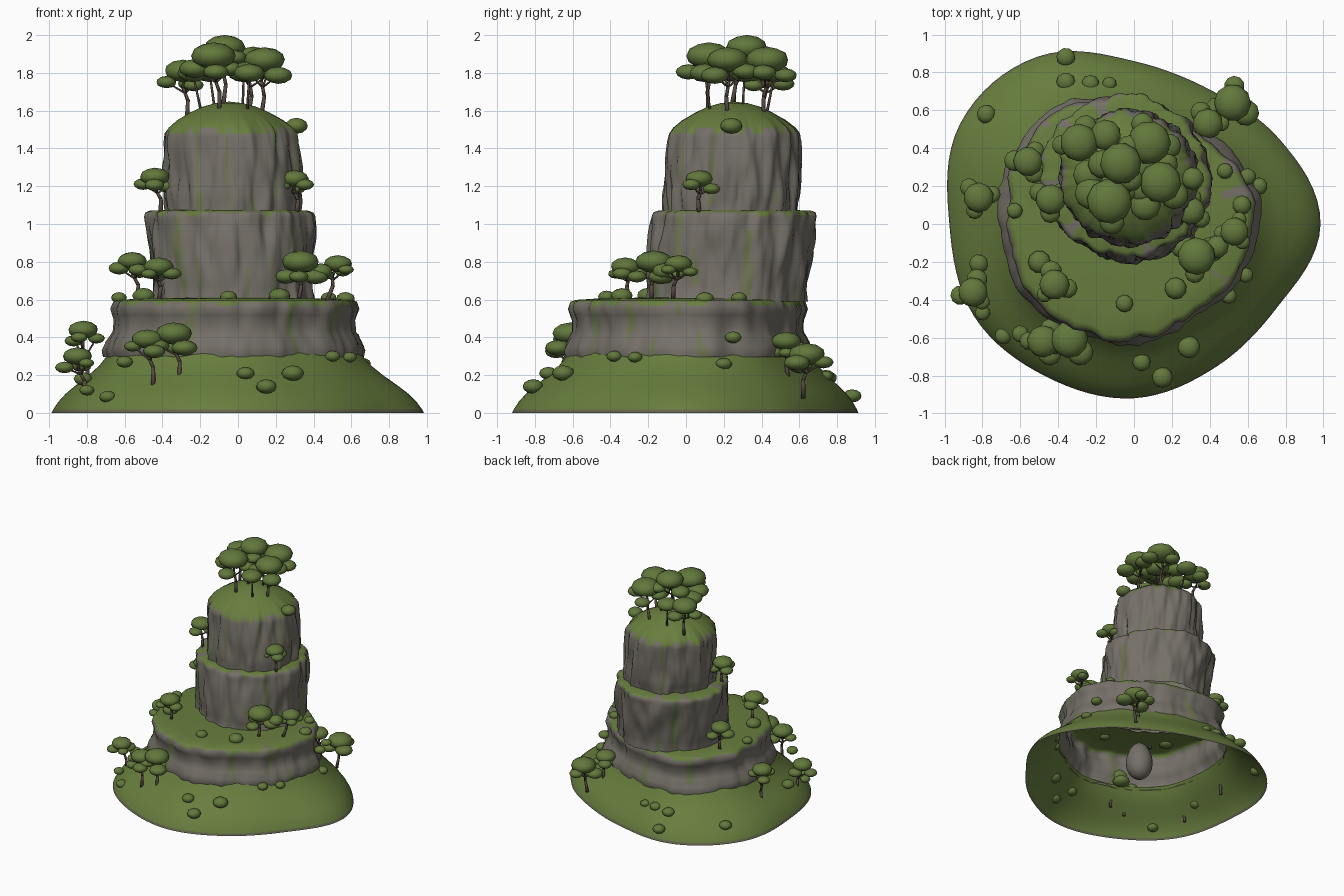
import bpy, bmesh, math, random
from mathutils import Vector, Matrix, noise

if "Cube" in bpy.data.objects:
    bpy.data.objects.remove(bpy.data.objects["Cube"])

random.seed(4)


def mat(name, rgb):
    m = bpy.data.materials.new(name)
    m.diffuse_color = (*rgb, 1)
    m.use_nodes = True
    m.node_tree.nodes["Principled BSDF"].inputs["Base Color"].default_value = m.diffuse_color
    return m


GRASS = mat("grass green", (0.138, 0.207, 0.048))
ROCK = mat("rock grey", (0.178, 0.162, 0.138))
MOSS = mat("mossy rock", (0.155, 0.175, 0.085))
SOIL = mat("soil brown", (0.125, 0.13, 0.07))
LEAF = mat("leaf green", (0.122, 0.188, 0.045))
BARK = mat("bark brown", (0.09, 0.065, 0.05))


def finish(bm, name, mats):
    me = bpy.data.meshes.new(name)
    for f in bm.faces:
        f.smooth = True
    bm.to_mesh(me)
    bm.free()
    for m in mats:
        me.materials.append(m)
    ob = bpy.data.objects.new(name, me)
    bpy.context.collection.objects.link(ob)
    return ob


def radius_at(radii, a):
    """Smooth closed interpolation through radii spaced evenly round the circle."""
    n = len(radii)
    u = (a / math.tau * n) % n
    i = int(u)
    t = u - i
    p0, p1, p2, p3 = (radii[(i + k) % n] for k in (-1, 0, 1, 2))
    return p1 + 0.5 * t * (p2 - p0 + t * (2*p0 - 5*p1 + 4*p2 - p3 + t * (3*(p1 - p2) + p3 - p0)))


def shell(bm, segs, rings, point, cap=None):
    grid = [[bm.verts.new(point(math.tau * i / segs, r)) for i in range(segs)] for r in rings]
    for lo, hi in zip(grid, grid[1:]):
        for i in range(segs):
            j = (i + 1) % segs
            bm.faces.new((lo[i], lo[j], hi[j], hi[i]))
    if cap:
        tip = bm.verts.new(cap)
        for i in range(segs):
            bm.faces.new((grid[-1][i], grid[-1][(i + 1) % segs], tip))


def densify(profile, step=0.025):
    out = [profile[0]]
    for (z0, s0), (z1, s1) in zip(profile, profile[1:]):
        n = max(1, round(abs(z1 - z0) / step))
        out += [(z0 + (z1 - z0) * k / n, s0 + (s1 - s0) * k / n) for k in range(1, n + 1)]
    return out


# Grassy hill skirt, open underneath
HILL = [.985, .89, .815, .86, 1.02, 1.06, .975, .975, .93, .92, .87, .875]
LOW = [.66, .64, .60, .635, .735, .74, .69, .69, .65, .63, .59, .62]


def hill_point(a, ring):
    z, t = ring
    r = radius_at(HILL, a) * (1 - t) + radius_at(LOW, a) * t
    return (r * math.cos(a), r * math.sin(a), z)


bm = bmesh.new()
shell(bm, 96, [(0, 0), (.018, .03), (.06, .125), (.1, .25), (.14, .41), (.2, .67),
               (.25, .86), (.29, .97), (.32, 1.05)], hill_point)
for f in bm.faces:
    f.material_index = 1 if f.calc_center_median().z < 0.015 else 0
finish(bm, "hill", [GRASS, SOIL])


# Stacked cliffs: rippled rock walls with a grassy top
def cliff(name, centre, lean, radii, profile, tip, moss_z, amp, seed):
    z_mid = (profile[0][0] + tip) / 2

    def axis(z):
        return centre[0] + lean[0] * (z - z_mid), centre[1] + lean[1] * (z - z_mid)

    def point(a, ring):
        z, s = ring
        c, d = math.cos(a), math.sin(a)
        ridge = noise.noise((c * 4.5, d * 4.5, z * 3.5 + seed))
        fine = noise.noise((c * 12, d * 12, z * 6 + seed))
        r = radius_at(radii, a) * s + amp * s ** 4 * (ridge + 0.5 * fine)
        cx, cy = axis(z)
        return (cx + r * c, cy + r * d, z)

    bm = bmesh.new()
    shell(bm, 144, densify(profile), point, (*axis(tip), tip))
    for f in bm.faces:
        p = f.calc_center_median()
        cx, cy = axis(p.z)
        a = math.atan2(p.y - cy, p.x - cx)
        c, d = math.cos(a), math.sin(a)
        edge = moss_z + 0.035 * noise.noise((c * 5, d * 5, seed + 9))
        streak = noise.noise((c * 7, d * 7, p.z * 1.8 + seed + 20))
        f.material_index = 0 if p.z > edge else (2 if streak > 0.4 else 1)
    finish(bm, name, [GRASS, ROCK, MOSS])


cliff("lower_cliff", (0, 0), (0, 0), LOW,
      [(.295, 1.0), (.33, 1.01), (.38, .98), (.43, .94), (.49, .94), (.55, .97),
       (.588, .95), (.598, .91), (.605, .75), (.61, .4)], .61, .58, .03, 1)
cliff("middle_cliff", (-.035, .23), (-.06, .07), [.44, .44, .43, .44, .42, .43],
      [(.59, .97), (.65, .96), (.8, .985), (.95, 1.0), (1.04, 1.0), (1.06, .985),
       (1.07, .94), (1.075, .7)], 1.075, 1.06, .036, 5)
cliff("upper_cliff", (-.035, .245), (-.04, .03), [.36, .355, .355, .36, .35, .35],
      [(1.06, .99), (1.15, 1.01), (1.3, 1.0), (1.44, .97), (1.48, .955), (1.51, .9),
       (1.55, .77), (1.59, .58), (1.62, .4), (1.64, .2)], 1.648, 1.495, .03, 11)

# Egg-shaped boulder inside the hollow hill
bm = bmesh.new()
bmesh.ops.create_uvsphere(bm, u_segments=24, v_segments=16, radius=1)
for v in bm.verts:
    k = 0.105 * (1 - 0.13 * v.co.z)
    v.co = (v.co.x * k - .03, v.co.y * k + .03, v.co.z * .16 + .18)
finish(bm, "inner_boulder", [ROCK])


# Foliage and trees
def blob(bm, p, r, flat=0.6):
    bmesh.ops.create_icosphere(
        bm, subdivisions=2, radius=1,
        matrix=Matrix.Translation(p) @ Matrix.Diagonal((r, r, r * flat, 1))
        @ Matrix.Rotation(random.random() * 6, 4, 'Z'))


def limb(bm, a, b, r0, r1):
    d = b - a
    m = Matrix.Translation((a + b) / 2) @ d.to_track_quat('Z', 'Y').to_matrix().to_4x4()
    res = bmesh.ops.create_cone(bm, cap_ends=True, segments=7, radius1=r0, radius2=r1,
                                depth=d.length * 1.04, matrix=m)
    for f in {f for v in res["verts"] for f in v.link_faces}:
        f.material_index = 1


def tree(name, base, crown, r):
    """Bent trunk, main crown, and lower side crowns spread round it."""
    bm = bmesh.new()
    b, c = Vector(base), Vector(crown)
    low = b.lerp(c, .35) + Vector((.012, -.006, 0))
    fork = b.lerp(c, .62) + Vector((-.008, .008, 0))
    limb(bm, b - Vector((0, 0, .02)), low, .013, .01)
    limb(bm, low, fork, .01, .008)
    limb(bm, fork, c, .008, .006)
    blob(bm, c, r)
    start = random.random() * math.tau
    for k in range(3):
        a = start + k * math.tau / 3
        q = c + Vector((math.cos(a) * r * .9, math.sin(a) * r * .9, -r * random.uniform(.4, .8)))
        limb(bm, low.lerp(fork, .6), q, .006, .004)
        blob(bm, q, r * random.uniform(.52, .72))
    finish(bm, name, [LEAF, BARK])


def grove(name, items):
    for base, crown, r in items:
        tree(name, base, crown, r)


grove("peak_tree", [((-.10, .12, 1.60), (-.13, .12, 1.89), .12),
                    ((-.08, .24, 1.63), (-.07, .32, 1.935), .11),
                    ((-.27, .41, 1.57), (-.29, .43, 1.81), .10),
                    ((.12, .22, 1.57), (.14, .22, 1.87), .11),
                    ((.05, .41, 1.57), (.08, .43, 1.87), .115)])
grove("ledge_tree", [((-.41, .10, 1.07), (-.44, .13, 1.25), .08),
                     ((.31, .07, 1.07), (.30, .07, 1.24), .075)])
grove("terrace_tree", [((.32, -.18, .61), (.33, -.17, .80), .10),
                       ((.47, -.07, .61), (.53, -.04, .79), .075),
                       ((-.42, -.30, .61), (-.42, -.32, .775), .08),
                       ((-.53, .30, .61), (-.56, .33, .805), .078)])
grove("hill_tree", [((-.80, .12, .14), (-.82, .14, .44), .08),
                    ((-.81, -.34, .10), (-.85, -.36, .30), .078),
                    ((-.45, -.66, .16), (-.48, -.62, .39), .085),
                    ((-.31, -.66, .19), (-.34, -.61, .42), .098),
                    ((.50, .62, .10), (.52, .64, .31), .098),
                    ((.40, .54, .20), (.39, .53, .38), .08)])

# Extra crowns filling the peak canopy
bm = bmesh.new()
for x, y in [(.03, .31), (.06, .10), (-.15, .47), (-.24, .26)]:
    blob(bm, (x, y, 1.8), .082)
    limb(bm, Vector((x * .8, y * .8 + .05, 1.58)), Vector((x, y, 1.8)), .008, .005)
finish(bm, "peak_crowns", [LEAF, BARK])


# Low bushes: x, y, z, radius
def bushes(name, items):
    bm = bmesh.new()
    for x, y, z, r in items:
        blob(bm, (x, y, z), r, 0.7)
    finish(bm, name, [LEAF])


bushes("hill_bushes", [
    (-.36, .88, .09, .05), (-.36, .75, .185, .05), (-.23, .74, .195, .047), (-.13, .74, .195, .038),
    (-.78, .58, .12, .05), (.29, -.65, .21, .06), (.04, -.73, .21, .048), (.15, -.81, .14, .055),
    (-.69, -.59, .085, .045), (-.80, -.47, .12, .04), (-.82, -.21, .18, .05), (-.60, -.58, .27, .045),
    (.66, .20, .26, .045), (.50, -.38, .30, .042), (.59, -.27, .295, .04)])
bushes("terrace_bushes", [
    (.60, .25, .40, .045), (.22, -.34, .62, .058), (-.05, -.42, .615, .046), (-.63, .07, .61, .042),
    (-.50, -.20, .62, .06), (.57, .10, .605, .05), (.48, .28, .61, .042), (.44, -.12, .75, .06)])
bushes("upper_bush", [(.31, .24, 1.52, .06)])
